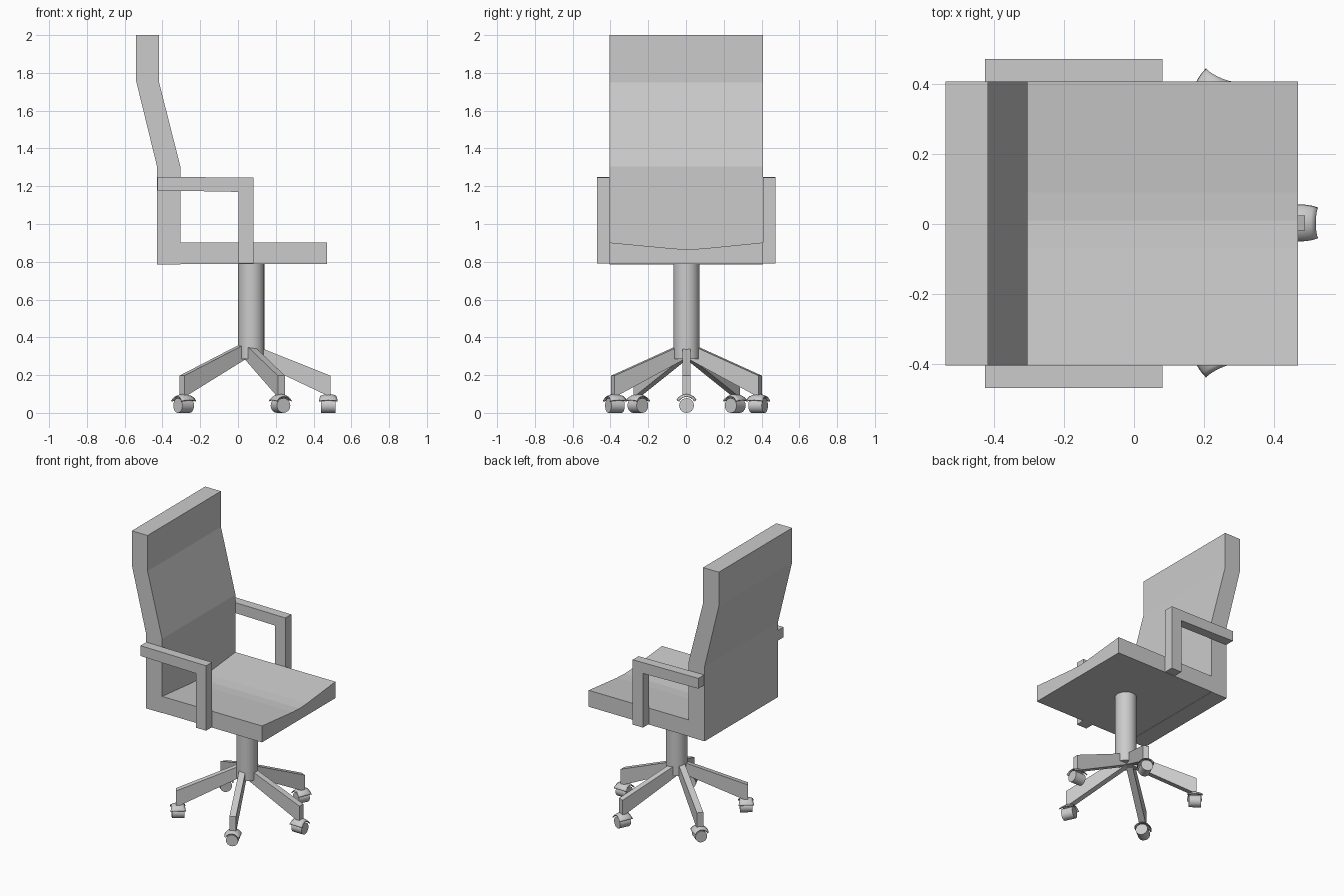
import bpy, bmesh
from math import radians, sin, cos, atan2, hypot
from mathutils import Matrix, Vector

if "Cube" in bpy.data.objects:
    bpy.data.objects.remove(bpy.data.objects["Cube"])


def finish(name, bm, smooth=False):
    bmesh.ops.recalc_face_normals(bm, faces=bm.faces)
    mesh = bpy.data.meshes.new(name)
    bm.to_mesh(mesh)
    bm.free()
    ob = bpy.data.objects.new(name, mesh)
    bpy.context.collection.objects.link(ob)
    if smooth:
        bpy.ops.object.select_all(action='DESELECT')
        bpy.context.view_layer.objects.active = ob
        ob.select_set(True)
        bpy.ops.object.shade_smooth_by_angle(angle=radians(40))
    return ob


def prism(name, points, offset, matrix=Matrix()):
    """Extrude a closed outline of 3D points along offset."""
    bm = bmesh.new()
    face = bm.faces.new([bm.verts.new(p) for p in points])
    ext = bmesh.ops.extrude_face_region(bm, geom=[face])
    bmesh.ops.translate(bm, vec=offset,
                        verts=[v for v in ext['geom'] if isinstance(v, bmesh.types.BMVert)])
    bm.transform(matrix)
    return finish(name, bm)


def cylinder(name, radius, depth, sides, matrix):
    bm = bmesh.new()
    bmesh.ops.create_cone(bm, cap_ends=True, segments=sides, radius1=radius,
                          radius2=radius, depth=depth, matrix=matrix)
    return finish(name, bm, True)


Y0, Y1 = -0.405, 0.408

# Backrest: bent side profile extruded across the width
back = [(-0.43, 0.785), (-0.43, 1.31), (-0.54, 1.76), (-0.54, 2.0),
        (-0.418, 2.0), (-0.418, 1.75), (-0.305, 1.305), (-0.305, 0.785)]
prism("backrest", [(x, Y0, z) for x, z in back], (0, Y1 - Y0, 0))

# Seat: dished cross-section extruded front to back
seat = [(Y0, 0.787), (Y1, 0.787), (Y1, 0.902), (0.09, 0.87), (0.01, 0.866),
        (-0.067, 0.87), (Y0, 0.902)]
prism("seat", [(-0.305, y, z) for y, z in seat], (0.775, 0, 0))

# Armrests
arm = [(-0.427, 1.25), (0.082, 1.245), (0.082, 0.79), (0.003, 0.79),
       (0.003, 1.17), (-0.427, 1.178)]
for side, y in (("left", 0.408), ("right", -0.47)):
    prism(side + "_armrest", [(x, y, z) for x, z in arm], (0, 0.065, 0))

# Gas column
cylinder("column", 0.069, 0.505, 32, Matrix.Translation((0.07, 0.002, 0.5375)))


def hood(name, matrix):
    """Saddle-shaped cover over a castor wheel, along local x."""
    bm = bmesh.new()
    nu, nv = 6, 12
    grid = []
    for i in range(nu + 1):
        s = 2 * i / nu - 1
        row = []
        for j in range(nv + 1):
            t = 2 * j / nv - 1
            a = radians(62) * t
            r = 0.06 - 0.01 * s * s
            row.append(bm.verts.new((s * (0.043 + 0.007 * t * t), r * sin(a),
                                     0.04 + r * cos(a))))
        grid.append(row)
    for i in range(nu):
        for j in range(nv):
            bm.faces.new((grid[i][j], grid[i + 1][j], grid[i + 1][j + 1], grid[i][j + 1]))
    bm.transform(matrix)
    ob = finish(name, bm, True)
    sol = ob.modifiers.new("thickness", 'SOLIDIFY')
    sol.thickness = 0.006
    sol.offset = -1


# Star base: five legs, each with a wheel and hood
HUB = Vector((0.045, 0.003, 0))
ends = [(0.49, 0.003), (0.23, 0.393), (-0.297, 0.268), (-0.297, -0.262), (0.23, -0.387)]
for i, (ex, ey) in enumerate(ends, 1):
    dx, dy = ex - HUB.x, ey - HUB.y
    length = hypot(dx, dy)
    frame = Matrix.Translation(HUB) @ Matrix.Rotation(atan2(dy, dx), 4, 'Z')
    leg = [(0.01, 0.37), (length, 0.197), (length, 0.095), (length - 0.025, 0.095),
           (0.01, 0.29)]
    prism(f"base_leg_{i}", [(x, -0.021, z) for x, z in leg], (0, 0.042, 0), frame)
    castor = frame @ Matrix.Translation((length - 0.012, 0, 0))
    hood(f"castor_hood_{i}", castor)
    cylinder(f"castor_wheel_{i}", 0.039, 0.078, 24,
             castor @ Matrix.Translation((0, 0, 0.039)) @ Matrix.Rotation(radians(90), 4, 'Y'))
